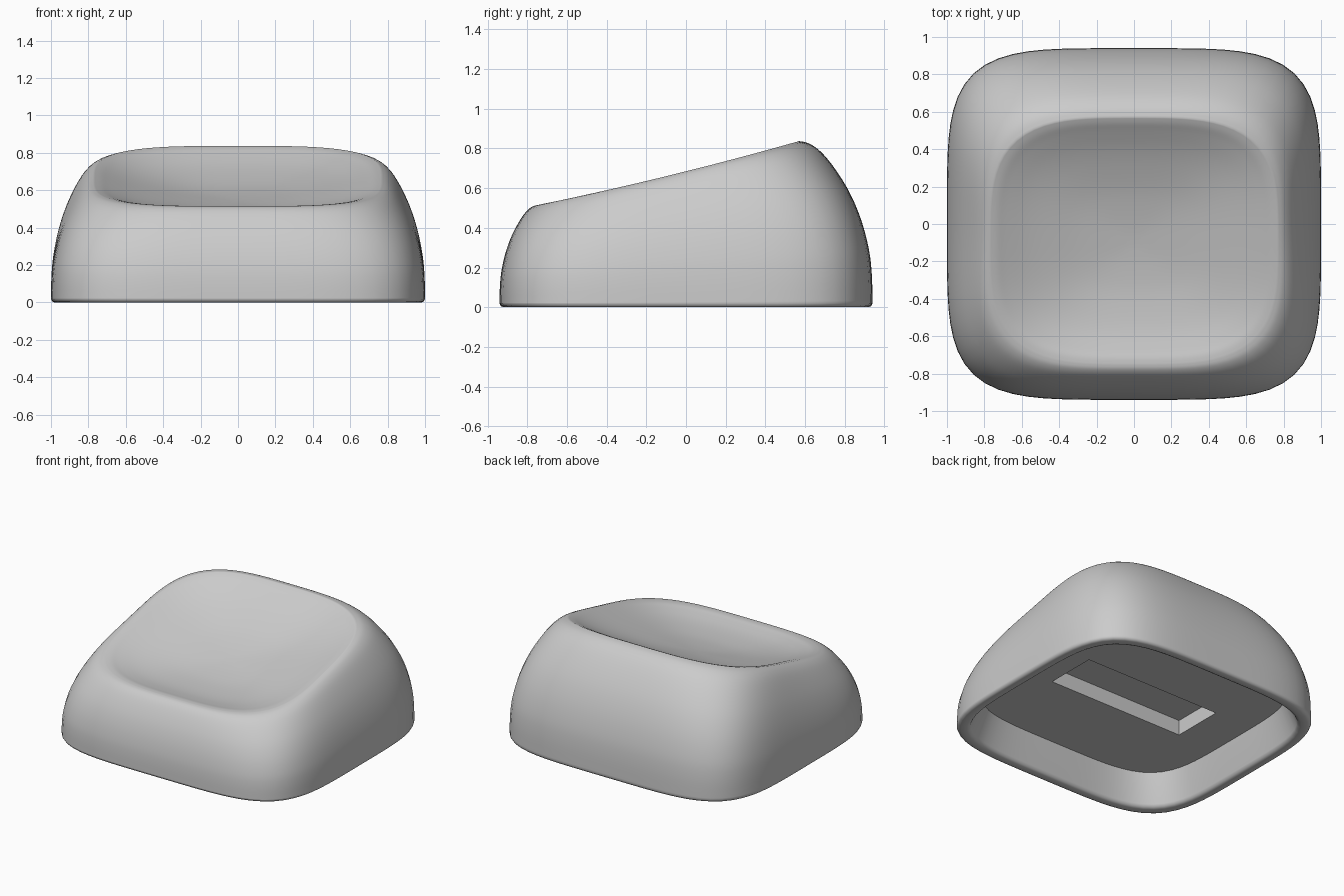
import bpy
import bmesh
import math
from mathutils import Vector

SEGMENTS = 96

default_cube = bpy.data.objects.get("Cube")
if default_cube:
    bpy.data.objects.remove(default_cube, do_unlink=True)

grey = bpy.data.materials.new("light grey plastic")
grey.use_nodes = True
grey.diffuse_color = (0.6, 0.6, 0.6, 1)
grey.node_tree.nodes["Principled BSDF"].inputs["Base Color"].default_value = (0.6, 0.6, 0.6, 1)


def smooth_path(keys, steps=4):
    """Catmull-Rom samples through 2D keys."""
    pts = [Vector(k) for k in keys]
    pts = [pts[0]] + pts + [pts[-1]]
    out = []
    for a, b, c, d in zip(pts, pts[1:], pts[2:], pts[3:]):
        for i in range(steps):
            t = i / steps
            out.append(b + (c - a) * t / 2
                       + (a * 2 - b * 5 + c * 4 - d) * t * t / 2
                       + (b * 3 - a - c * 3 + d) * t ** 3 / 2)
    return out + [pts[-1]]


def outline(half_x, front, back, power):
    """Rounded-square outline as a list of (x, y)."""
    mid, half_y = (front + back) / 2, (back - front) / 2
    pts = []
    for i in range(SEGMENTS):
        c, s = (f(math.tau * i / SEGMENTS) for f in (math.cos, math.sin))
        r = (abs(c) ** power + abs(s) ** power) ** (-1 / power)
        pts.append((half_x * r * c, mid + half_y * r * s))
    return pts


def rim_height(y):
    return 0.685 + 0.25 * y + 0.03 * y * y


bm = bmesh.new()


def add_ring(points, heights):
    return [bm.verts.new((x, y, z)) for (x, y), z in zip(points, heights)]


def bridge(lower, upper):
    n = len(lower)
    for i in range(n):
        j = (i + 1) % n
        bm.faces.new((lower[i], lower[j], upper[j], upper[i]))


def flat_ring(inset, z):
    return add_ring(outline(1 - inset, -0.94 + inset, 0.94 - inset, 4.5), [z] * SEGMENTS)


# Cavity wall and rounded bottom edge, from the ceiling outwards
rings = [flat_ring(*k) for k in (
    (0.14, 0.225), (0.08, 0.025), (0.073, 0.008), (0.055, 0),
    (0.02, 0), (0.006, 0.006), (0, 0.02))]
ceiling = rings[0]

# Outer walls: inset share against height share, leaning most at the back
crest = outline(0.77, -0.75, 0.57, 3.4)
wall_keys = ((0, 0.04), (0.01, 0.2), (0.05, 0.35), (0.15, 0.52), (0.3, 0.68),
             (0.49, 0.82), (0.69, 0.93), (0.86, 0.985), (1, 1))
for u, f in smooth_path(wall_keys):
    pts = outline(1 - 0.23 * u, -0.94 + 0.19 * u, 0.94 - 0.37 * u, 4.5 - 1.1 * u)
    rings.append(add_ring(pts, [f * rim_height(y) for x, y in crest]))

# Dished top: scale of the crest outline against depth below the rim
dish_keys = ((1, 0), (0.95, 0.007), (0.88, 0.025), (0.75, 0.055),
             (0.6, 0.08), (0.4, 0.104), (0.2, 0.116), (0.05, 0.12))
for k, drop in smooth_path(dish_keys)[1:]:
    pts = [(x * k, -0.09 + (y + 0.09) * k) for x, y in crest]
    rings.append(add_ring(pts, [rim_height(y) - drop for x, y in pts]))

for lower, upper in zip(rings, rings[1:]):
    bridge(lower, upper)
bm.faces.new(rings[-1])

# Flat ceiling with a rectangular recess running side to side
corners = [(-0.55, -0.19), (0.55, -0.19), (0.55, 0.19), (-0.55, 0.19)]
slot_mouth = add_ring(corners, [0.225] * 4)
slot_end = add_ring(corners, [0.335] * 4)
bridge(slot_mouth, slot_end)
bm.faces.new(slot_end)
edges = [bm.edges.get((loop[i - 1], loop[i]))
         for loop in (ceiling, slot_mouth) for i in range(len(loop))]
bmesh.ops.triangle_fill(bm, edges=edges, use_beauty=True)
bmesh.ops.recalc_face_normals(bm, faces=bm.faces[:])

mesh = bpy.data.meshes.new("keycap_shell")
bm.to_mesh(mesh)
bm.free()
mesh.materials.append(grey)
shell = bpy.data.objects.new("keycap_shell", mesh)
bpy.context.collection.objects.link(shell)
bpy.ops.object.select_all(action="DESELECT")
shell.select_set(True)
bpy.context.view_layer.objects.active = shell
bpy.ops.object.shade_smooth_by_angle(angle=math.radians(50))
